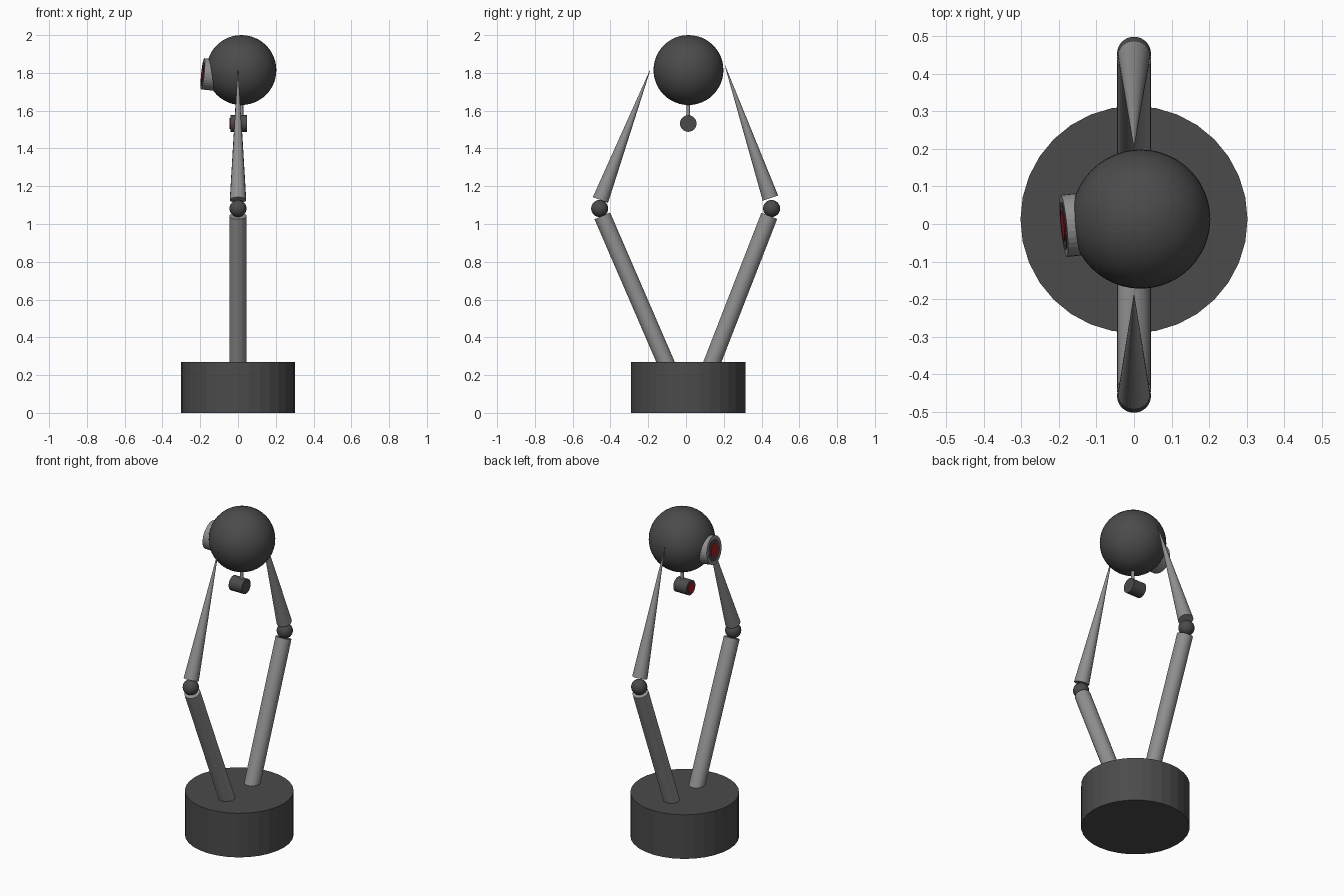
import bpy
from mathutils import Vector

cube = bpy.data.objects.get("Cube")
if cube:
    bpy.data.objects.remove(cube, do_unlink=True)


def material(name, rgb):
    mat = bpy.data.materials.new(name)
    mat.use_nodes = True
    colour = (*rgb, 1)
    mat.diffuse_color = colour
    mat.node_tree.nodes["Principled BSDF"].inputs["Base Color"].default_value = colour
    return mat


DARK = material("dark grey", (0.07, 0.07, 0.07))
METAL = material("metal grey", (0.28, 0.28, 0.28))
RED = material("lens red", (0.42, 0.01, 0.015))


def finish(name, mat):
    ob = bpy.context.object
    ob.name = name
    ob.data.materials.append(mat)
    return ob


def rod(name, start, end, r1, r2, mat, sides=32):
    """Cylinder or cone running from start to end."""
    a, b = Vector(start), Vector(end)
    axis = b - a
    bpy.ops.mesh.primitive_cone_add(
        vertices=sides, radius1=r1, radius2=r2, depth=axis.length,
        location=(a + b) / 2, rotation=axis.to_track_quat("Z", "Y").to_euler())
    return finish(name, mat)


def ball(name, centre, radius, mat):
    bpy.ops.mesh.primitive_uv_sphere_add(
        segments=48, ring_count=24, radius=radius, location=centre)
    bpy.ops.object.shade_smooth()
    return finish(name, mat)


# Pedestal and head
rod("base", (0, 0.012, 0), (0, 0.012, 0.27), 0.302, 0.302, DARK)
ball("head", (0.018, 0.013, 1.815), 0.185, DARK)

# Two jointed arms: lower tube, elbow ball, tapering upper spike
arms = {
    "front": dict(foot=-0.10, top=-0.443, elbow=-0.457, spike=-0.453, spike_z=1.127, tip=-0.19, tip_z=1.815),
    "back": dict(foot=0.132, top=0.441, elbow=0.453, spike=0.447, spike_z=1.137, tip=0.206, tip_z=1.84),
}
for side, a in arms.items():
    rod(side + "_lower_arm", (0, a["foot"], 0.25), (0, a["top"], 1.043), 0.045, 0.045, METAL)
    ball(side + "_elbow", (0, a["elbow"], 1.082), 0.045, DARK)
    rod(side + "_upper_arm", (0, a["spike"], a["spike_z"]), (0, a["tip"], a["tip_z"]), 0.043, 0.001, METAL)

# Main eye: metal housing with dark iris and red lens plates
face = Vector((-0.187, -0.005, 1.795))
out = Vector((-1, -0.1, 0.1)).normalized()
rod("eye_housing", face - out * 0.09, face, 0.083, 0.083, METAL)
rod("eye_iris", face - out * 0.004, face + out * 0.001, 0.064, 0.064, DARK)
rod("eye_lens", face - out * 0.004, face + out * 0.003, 0.04, 0.04, RED)

# Small camera hanging under the head
rod("camera_stem", (0.018, 0.012, 1.55), (0.018, 0.012, 1.66), 0.01, 0.01, METAL, 16)
rod("camera_body", (0.047, 0.012, 1.532), (-0.041, 0.012, 1.532), 0.044, 0.044, DARK)
rod("camera_lens", (-0.039, 0.012, 1.532), (-0.045, 0.012, 1.532), 0.03, 0.03, RED)
